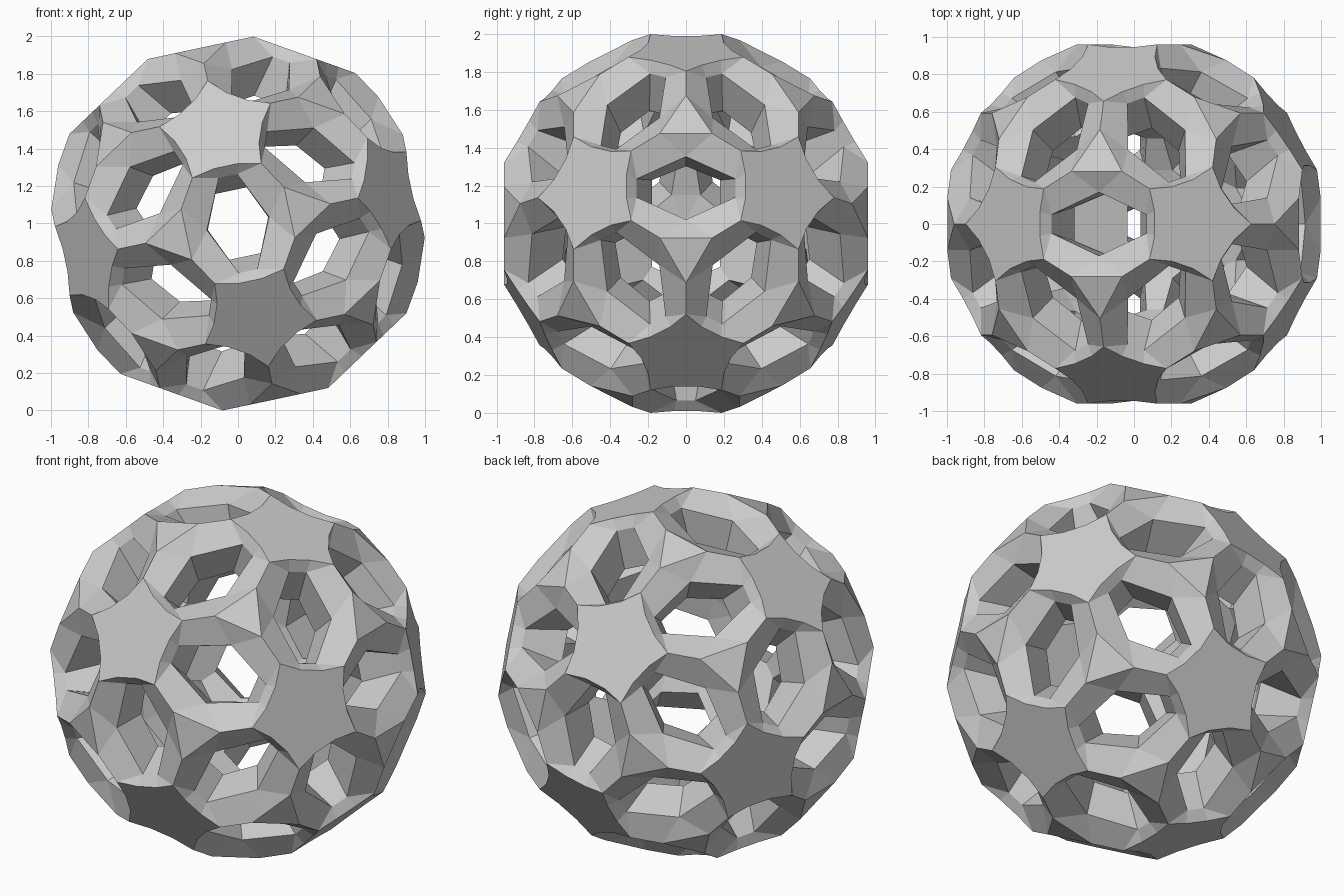
import bpy, bmesh, math
from itertools import combinations
from mathutils import Vector, Matrix

cube = bpy.data.objects.get("Cube")
if cube:
    bpy.data.objects.remove(cube, do_unlink=True)

PHI = (1 + 5 ** 0.5) / 2

# Main sizes
STAR_D, TIP_R, NOTCH_R, NOTCH_W = 0.969, 0.32, 0.23, 0.065
TRI_D, TRI_R = 0.998, 0.16
WAIST = (0.90, 0.26, 0.05, 0.17)    # height, long half, short edge half, side half
INNER = (0.68, 0.18, 0.09, 0.165)

# Five-fold (stars), two-fold (holes) and three-fold (triangles) directions
stars = []
for a in (-1, 1):
    for b in (-1, 1):
        x, y = a * PHI, b
        stars += [Vector(p).normalized() for p in ((0, x, y), (y, 0, x), (x, y, 0))]


def near(p, q):
    return p.dot(q) > 0.4


holes = [(p + q).normalized() for p, q in combinations(stars, 2) if near(p, q)]
corners = [(p + q + r).normalized() for p, q, r in combinations(stars, 3)
           if near(p, q) and near(q, r) and near(p, r)]


def closest(axis, group, count):
    return sorted(group, key=lambda g: -axis.dot(g))[:count]


def toward(axis, target):
    """Unit tangent at axis pointing to target."""
    return (target - axis * axis.dot(target)).normalized()


def tip(s, t):
    return s * STAR_D + toward(s, t) * TIP_R


def notch(s, n, t):
    return s * STAR_D + toward(s, n) * NOTCH_R + toward(n, t) * NOTCH_W


def tri(t, s):
    return t * TRI_D + toward(t, s) * TRI_R


def end(n, s, t, size):
    return n * size[0] + toward(n, s) * size[1] + toward(n, t) * size[2]


def side(n, t, size):
    return n * size[0] + toward(n, t) * size[3]


bm = bmesh.new()


def face(*points):
    bm.faces.new([bm.verts.new(p) for p in points])


def ring(axis, points):
    """Face through points sorted by angle around an axis."""
    u = toward(axis, points[0])
    v = axis.cross(u)
    face(*sorted(points, key=lambda p: math.atan2(p.dot(v), p.dot(u))))


# Flat stars outside, flat decagons inside
for s in stars:
    outer = [tip(s, t) for t in closest(s, corners, 5)]
    inner = []
    for n in closest(s, holes, 5):
        for t in closest(n, corners, 2):
            outer.append(notch(s, n, t))
            inner.append(end(n, s, t, INNER))
    ring(s, outer)
    ring(s, inner)

# Small triangles outside and inside, with inner bridges to the decagons
for t in corners:
    around = closest(t, stars, 3)
    rim = closest(t, holes, 3)
    ring(t, [tri(t, s) for s in around])
    ring(t, [side(n, t, INNER) for n in rim])
    for s in around:
        m, n = closest(s, rim, 2)
        face(end(m, s, t, INNER), side(m, t, INNER),
             side(n, t, INNER), end(n, s, t, INNER))

# Faceted bowls and the walls of the hexagonal openings
for n in holes:
    s1, s2 = closest(n, stars, 2)
    t1, t2 = closest(n, corners, 2)
    for s in (s1, s2):
        a, b = end(n, s, t1, WAIST), end(n, s, t2, WAIST)
        face(notch(s, n, t1), notch(s, n, t2), b, a)
        face(a, b, end(n, s, t2, INNER), end(n, s, t1, INNER))
        for t in (t1, t2):
            a, b = end(n, s, t, WAIST), side(n, t, WAIST)
            face(notch(s, n, t), tip(s, t), a)
            face(tip(s, t), tri(t, s), b, a)
            face(a, b, side(n, t, INNER), end(n, s, t, INNER))
    for t in (t1, t2):
        face(tri(t, s1), tri(t, s2), side(n, t, WAIST))

bmesh.ops.remove_doubles(bm, verts=bm.verts, dist=0.0005)
bmesh.ops.recalc_face_normals(bm, faces=bm.faces)

# Tilt and stand on the ground
bmesh.ops.transform(bm, matrix=Matrix.Rotation(math.radians(-12), 4, 'Y'), verts=bm.verts)
low = min(v.co.z for v in bm.verts)
bmesh.ops.translate(bm, vec=(0, 0, -low), verts=bm.verts)

mesh = bpy.data.meshes.new("pierced_ball")
bm.to_mesh(mesh)
bm.free()

grey = bpy.data.materials.new("light_grey")
grey.use_nodes = True
colour = (0.6, 0.6, 0.6, 1)
grey.diffuse_color = colour
grey.node_tree.nodes["Principled BSDF"].inputs["Base Color"].default_value = colour
mesh.materials.append(grey)

ball = bpy.data.objects.new("pierced_ball", mesh)
bpy.context.collection.objects.link(ball)
